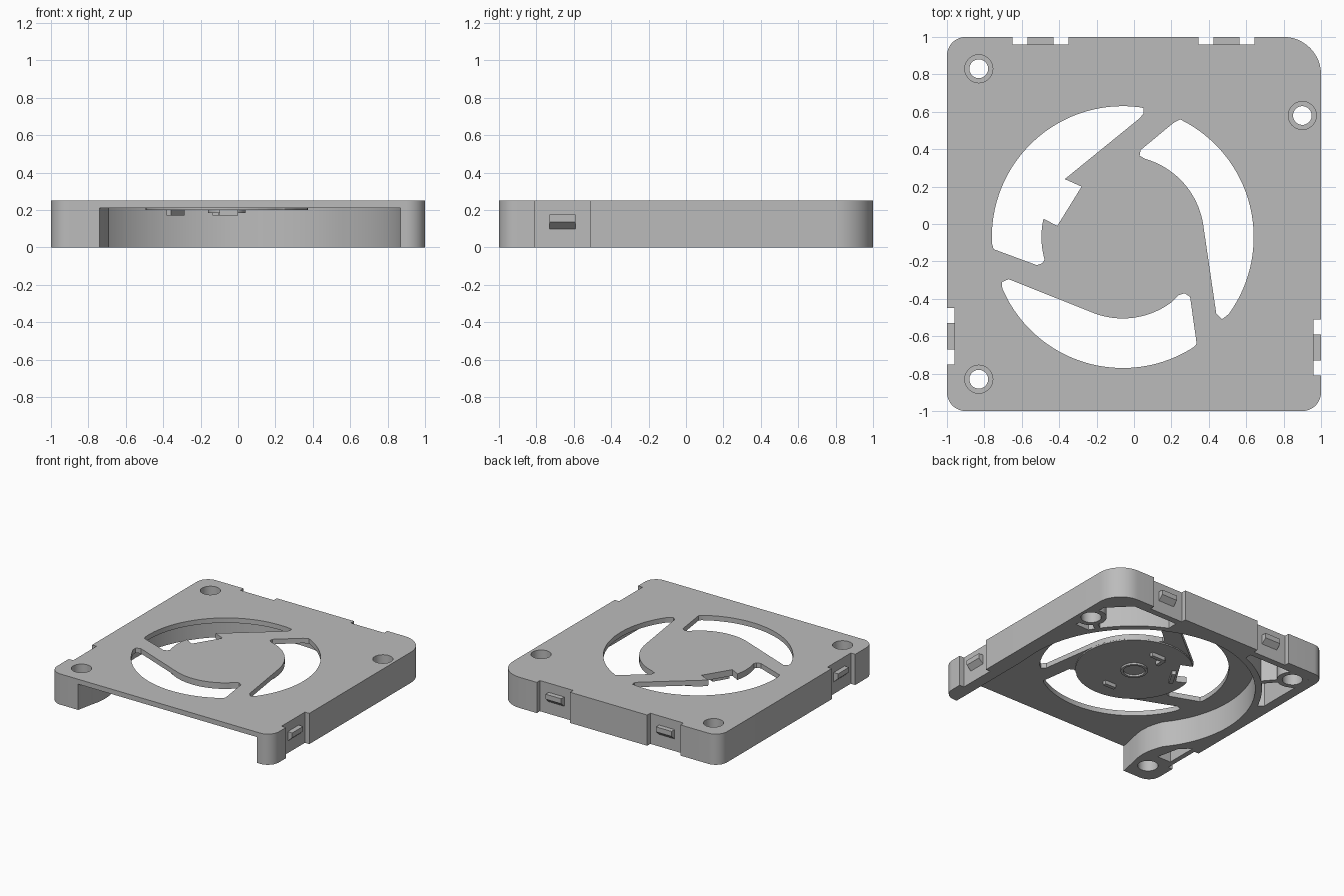
import bpy, bmesh, math
from mathutils import Matrix, Vector

old = bpy.data.objects.get("Cube")
if old:
    bpy.data.objects.remove(old, do_unlink=True)

GREY = bpy.data.materials.new("matte grey plastic")
GREY.use_nodes = True
GREY.diffuse_color = (0.5, 0.5, 0.5, 1)
GREY.node_tree.nodes["Principled BSDF"].inputs["Base Color"].default_value = (0.5, 0.5, 0.5, 1)

HUB = (-0.06, -0.07)      # fan axis
TOP, CEILING = 0.25, 0.21  # plate upper and lower face


def arc(centre, radius, start, end, steps=24):
    """Points on an arc; radius may be a function of the angle in degrees."""
    pts = []
    for i in range(steps + 1):
        a = start + (end - start) * i / steps
        r = radius(a) if callable(radius) else radius
        pts.append((centre[0] + r * math.cos(math.radians(a)),
                    centre[1] + r * math.sin(math.radians(a))))
    return pts


def prism(name, pts, z0, z1):
    """Extrude a flat outline between two heights."""
    bm = bmesh.new()
    face = bm.faces.new([bm.verts.new((x, y, z0)) for x, y in pts])
    up = bmesh.ops.extrude_face_region(bm, geom=[face])["geom"]
    bmesh.ops.translate(bm, vec=(0, 0, z1 - z0),
                        verts=[v for v in up if isinstance(v, bmesh.types.BMVert)])
    bmesh.ops.recalc_face_normals(bm, faces=bm.faces)
    mesh = bpy.data.meshes.new(name)
    bm.to_mesh(mesh)
    bm.free()
    mesh.materials.append(GREY)
    obj = bpy.data.objects.new(name, mesh)
    bpy.context.scene.collection.objects.link(obj)
    return obj


def disc(name, centre, radius, z0, z1):
    return prism(name, arc(centre, radius, 0, 352.5, 47), z0, z1)


def bar(name, start, end, width, z0, z1):
    a, b = Vector(start), Vector(end)
    side = (b - a).normalized().orthogonal() * width / 2
    return prism(name, [a + side, b + side, b - side, a - side], z0, z1)


def cut(target, *cutters):
    """Subtract each cutter from the target and discard it."""
    for cutter in cutters:
        mod = target.modifiers.new("cut", 'BOOLEAN')
        mod.operation, mod.solver, mod.object = 'DIFFERENCE', 'EXACT', cutter
        graph = bpy.context.evaluated_depsgraph_get()
        mesh = bpy.data.meshes.new_from_object(target.evaluated_get(graph))
        target.modifiers.clear()
        target.data = mesh
        bpy.data.objects.remove(cutter, do_unlink=True)


def smooth(obj):
    bpy.ops.object.select_all(action='DESELECT')
    obj.select_set(True)
    bpy.context.view_layer.objects.active = obj
    bpy.ops.object.shade_smooth_by_angle(angle=math.radians(30))


# Square housing with rounded corners, one of them larger
outline = []
for sx, sy, r, a in ((1, 1, 0.2, 0), (-1, 1, 0.1, 90), (-1, -1, 0.1, 180), (1, -1, 0.1, 270)):
    outline += arc((sx * (1 - r), sy * (1 - r)), r, a, a + 90, 12)
housing = prism("blower_housing", outline, 0, TOP)


# Spiral air chamber, open at the front, with a slightly thicker hub plate
def spiral(a):
    return 0.82 + 0.12 * min(1, (215 - a) / 125)


def outer_spiral(a):
    return spiral(a) + 0.05


chamber = prism("chamber_cutter",
                [(-0.74, -1.1), (-0.74, -1.0), (-0.72, -0.9), (-0.697, -0.8), (-0.69, -0.73),
                 (-0.695, -0.66), (-0.71, -0.6)]
                + arc(HUB, spiral, 215, 0, 72) + [(0.87, -0.3), (0.87, -1.1)], -0.1, CEILING)
cut(chamber, disc("hub_cutter", HUB, 0.435, 0.2, 0.3))
cut(housing, chamber)

# Hollow pockets behind the spiral wall, leaving bosses and ribs
screws = [(-0.83, 0.83), (0.9, 0.58), (-0.83, -0.83)]
pockets = [
    arc(HUB, outer_spiral, 152, 108) + [(-0.36, 0.91), (-0.92, 0.91), (-0.92, 0.4)],
    arc(HUB, outer_spiral, 65, 30) + [(0.92, 0.43), (0.92, 0.75), (0.76, 0.91), (0.36, 0.91)],
    [(-0.8, -0.68), (-0.84, -0.5), (-0.92, -0.42), (-0.92, -0.68)]]
for pts, boss in zip(pockets, screws):
    pocket = prism("pocket_cutter", pts, -0.1, CEILING)
    cut(pocket, disc("boss_cutter", boss, 0.115, -0.2, 0.3))
    if boss[1] > 0:
        cut(pocket, bar("rib_cutter", boss, (HUB[0], HUB[1]), 0.04, -0.2, 0.3))
    cut(housing, pocket)

# Three intake vents between slanted spokes
R, H = 0.70, 0.435
vents = [
    arc(HUB, R, 83, 183, 40) + [(-0.75, -0.135), (-0.52, -0.22), (-0.49, -0.21)]
    + arc(HUB, H, 196, 167, 10)
    + [(-0.41, -0.01), (-0.28, 0.2), (-0.37, 0.24), (0.03, 0.565), (0.05, 0.59), (0.05, 0.62)],
    arc(HUB, R, 64, -36, 40) + [(0.47, -0.51), (0.44, -0.48)]
    + arc(HUB, H, 9, 74, 24) + [(0.03, 0.365), (0.035, 0.395), (0.21, 0.54)],
    arc(HUB, R, 203, 303, 40) + [(0.335, -0.64), (0.3, -0.39), (0.27, -0.37), (0.24, -0.38)]
    + arc(HUB, H, 307, 248, 20) + [(-0.67, -0.295), (-0.705, -0.31)]]
for pts in vents:
    cut(housing, prism("vent_cutter", pts, -0.1, 0.4))

# Screw holes, widened above and below a narrow ledge
for spot in screws:
    cut(housing, disc("hole_cutter", spot, 0.05, -0.1, 0.4),
        disc("upper_bore_cutter", spot, 0.075, 0.15, 0.4),
        disc("lower_bore_cutter", spot, 0.075, -0.1, 0.1))

# Side notches, each holding a wedge-shaped snap clip
wedge = [(-0.01, 0.175), (0.04, 0.175), (0.04, 0.135), (-0.01, 0.09)]
for name, x, y, turn in (("back_right_clip", -0.5, 0.96, 0), ("back_left_clip", 0.495, 0.96, 0),
                         ("right_clip", -0.96, -0.6, 90), ("left_clip", 0.96, -0.66, -90)):
    place = Matrix.Translation((x, y, 0)) @ Matrix.Rotation(math.radians(turn), 4, 'Z')
    notch = prism("notch_cutter", [(-0.15, 0), (0.15, 0), (0.15, 0.1), (-0.15, 0.1)], -0.1, 0.4)
    notch.data.transform(place)
    cut(housing, notch)
    clip = prism(name, wedge, -0.07, 0.07)
    # swing the profile so its second axis points up
    swing = Matrix(((0, 0, 1, 0), (1, 0, 0, 0), (0, 1, 0, 0), (0, 0, 0, 1)))
    clip.data.transform(place @ swing)

smooth(housing)

# Bearing ring and small cable hooks under the hub
ring = disc("bearing_ring", HUB, 0.1, 0.185, 0.205)
cut(ring, disc("ring_cutter", HUB, 0.08, 0.1, 0.3))
smooth(ring)
for i, (a, b) in enumerate((((-0.12, 0.2), (0.0, 0.2)), ((-0.12, 0.2), (-0.12, 0.12)),
                            ((-0.37, -0.02), (-0.3, 0.1)), ((-0.1, -0.34), (0.0, -0.34)))):
    bar(f"cable_hook_{i + 1}", a, b, 0.03, 0.17, 0.205)
